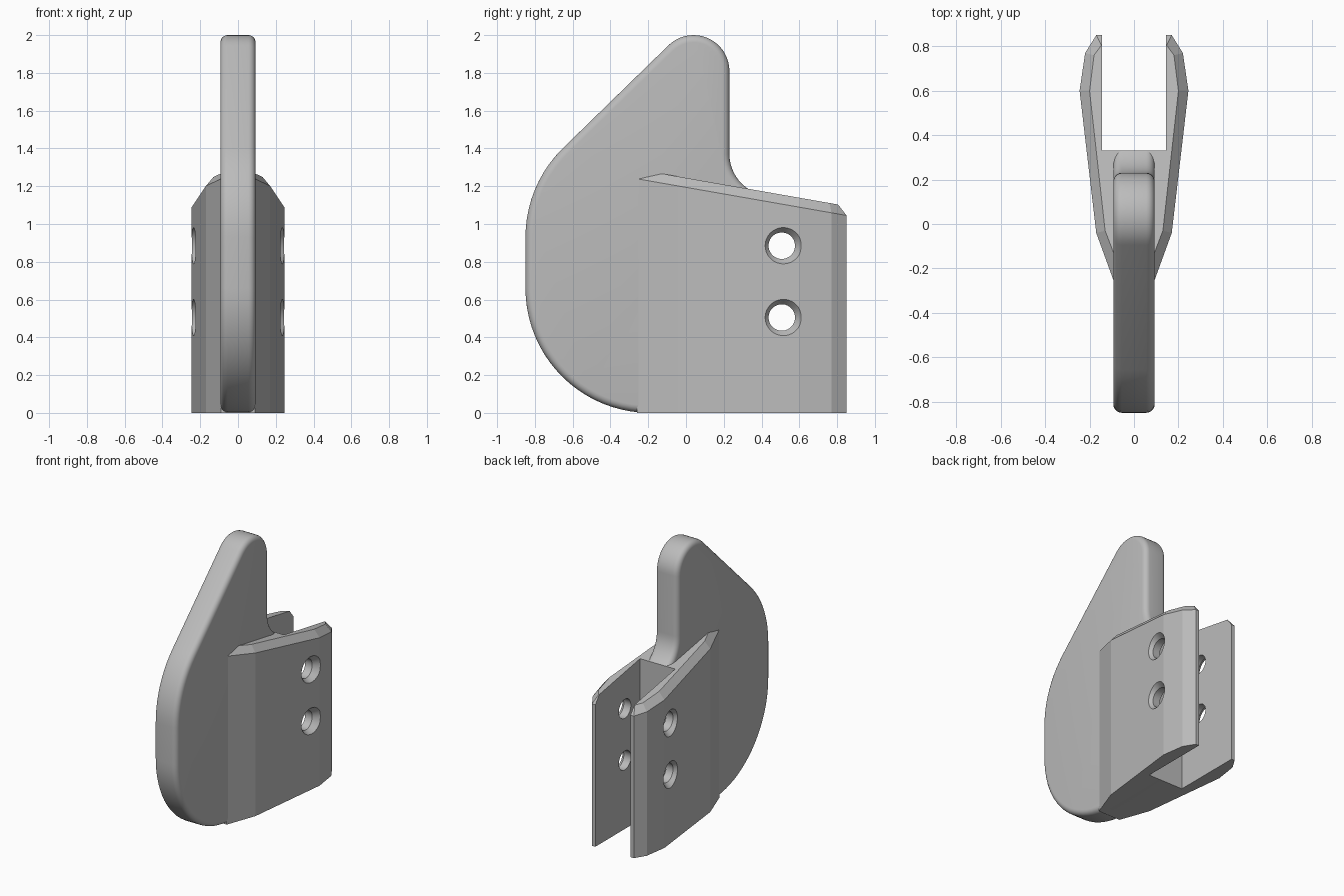
import bpy, bmesh
from math import sin, cos, radians, tau

cube = bpy.data.objects.get("Cube")
if cube:
    bpy.data.objects.remove(cube, do_unlink=True)

grey = bpy.data.materials.new("light_grey")
grey.use_nodes = True
colour = (0.5, 0.5, 0.5, 1)
grey.diffuse_color = colour
grey.node_tree.nodes["Principled BSDF"].inputs["Base Color"].default_value = colour


def loft(name, rings):
    """Solid skinned through matching rings of points, capped at both ends."""
    bm = bmesh.new()
    loops = [[bm.verts.new(p) for p in ring] for ring in rings]
    n = len(loops[0])
    for a, b in zip(loops, loops[1:]):
        for i in range(n):
            j = (i + 1) % n
            bm.faces.new((a[i], a[j], b[j], b[i]))
    bm.faces.new(loops[0][::-1])
    bm.faces.new(loops[-1])
    bmesh.ops.recalc_face_normals(bm, faces=bm.faces[:])
    mesh = bpy.data.meshes.new(name)
    bm.to_mesh(mesh)
    bm.free()
    mesh.materials.append(grey)
    ob = bpy.data.objects.new(name, mesh)
    bpy.context.collection.objects.link(ob)
    return ob


def arc(cy, cz, r, start, end, steps):
    angles = [radians(start + (end - start) * i / steps) for i in range(steps + 1)]
    return [(cy + r * cos(a), cz + r * sin(a)) for a in angles]


def finish(ob, cutters, angle):
    """Cut the part, apply its modifiers and set its shading."""
    for cutter in cutters:
        mod = ob.modifiers.new(cutter.name, "BOOLEAN")
        mod.operation = "DIFFERENCE"
        mod.solver = "EXACT"
        mod.object = cutter
    bpy.ops.object.select_all(action="DESELECT")
    bpy.context.view_layer.objects.active = ob
    ob.select_set(True)
    for mod in list(ob.modifiers):
        bpy.ops.object.modifier_apply(modifier=mod.name)
    bpy.ops.object.shade_smooth_by_angle(angle=radians(angle))


# Cutters: the slot between the jaws and the countersunk bolt holes
slot_outline = [(-0.143, 0.33), (0.143, 0.33), (0.143, 1), (-0.143, 1)]
slot = loft("slot_cutter", [[(x, y, z) for x, y in slot_outline] for z in (-1, 3)])


def hole(name, z):
    sections = [(-0.3, 0.145), (-0.2, 0.07), (0.2, 0.07), (0.3, 0.145)]
    turns = [tau * i / 48 for i in range(48)]
    return loft(name, [[(x, 0.507 + r * cos(t), z + r * sin(t)) for t in turns]
                       for x, r in sections])


holes = [hole("upper_hole_cutter", 0.885), hole("lower_hole_cutter", 0.505)]

# Blade: rounded side profile with softened rims
profile = arc(0.04, 1.81, 0.19, 0, 135, 18)
profile += arc(-0.19, 0.93, 0.66, 135, 180, 10)
profile += arc(-0.19, 0.66, 0.66, 180, 270, 20)
profile += [(0.45, 0), (0.45, 1.1)]
profile += arc(0.45, 1.37, 0.22, 260, 180, 12)
blade = loft("blade", [[(x, y, z) for y, z in profile] for x in (-0.093, 0.093)])
bevel = blade.modifiers.new("rim", "BEVEL")
bevel.width = 0.038
bevel.segments = 5
bevel.limit_method = "ANGLE"
bevel.angle_limit = radians(60)
finish(blade, [slot], 35)

# Clamp: faceted plan with a sloping, chamfered top
outer = [(0.09, -0.26), (0.17, -0.04), (0.245, 0.6), (0.22, 0.77), (0.17, 0.85)]
inner = [(0.05, -0.24), (0.13, -0.03), (0.2, 0.6), (0.18, 0.76), (0.147, 0.805)]


def mirrored(half):
    return half + [(-x, y) for x, y in reversed(half)]


def slope(y, drop):
    return 1.244 - 0.175 * y - drop


rings = [[(x, y, 0) for x, y in mirrored(outer)],
         [(x, y, slope(y, 0.05)) for x, y in mirrored(outer)],
         [(x, y, slope(y, 0)) for x, y in mirrored(inner)]]
clamp = loft("clamp", rings)
finish(clamp, [slot] + holes, 10)

# Remove the helpers now that the cuts are applied
for cutter in [slot] + holes:
    bpy.data.objects.remove(cutter, do_unlink=True)
